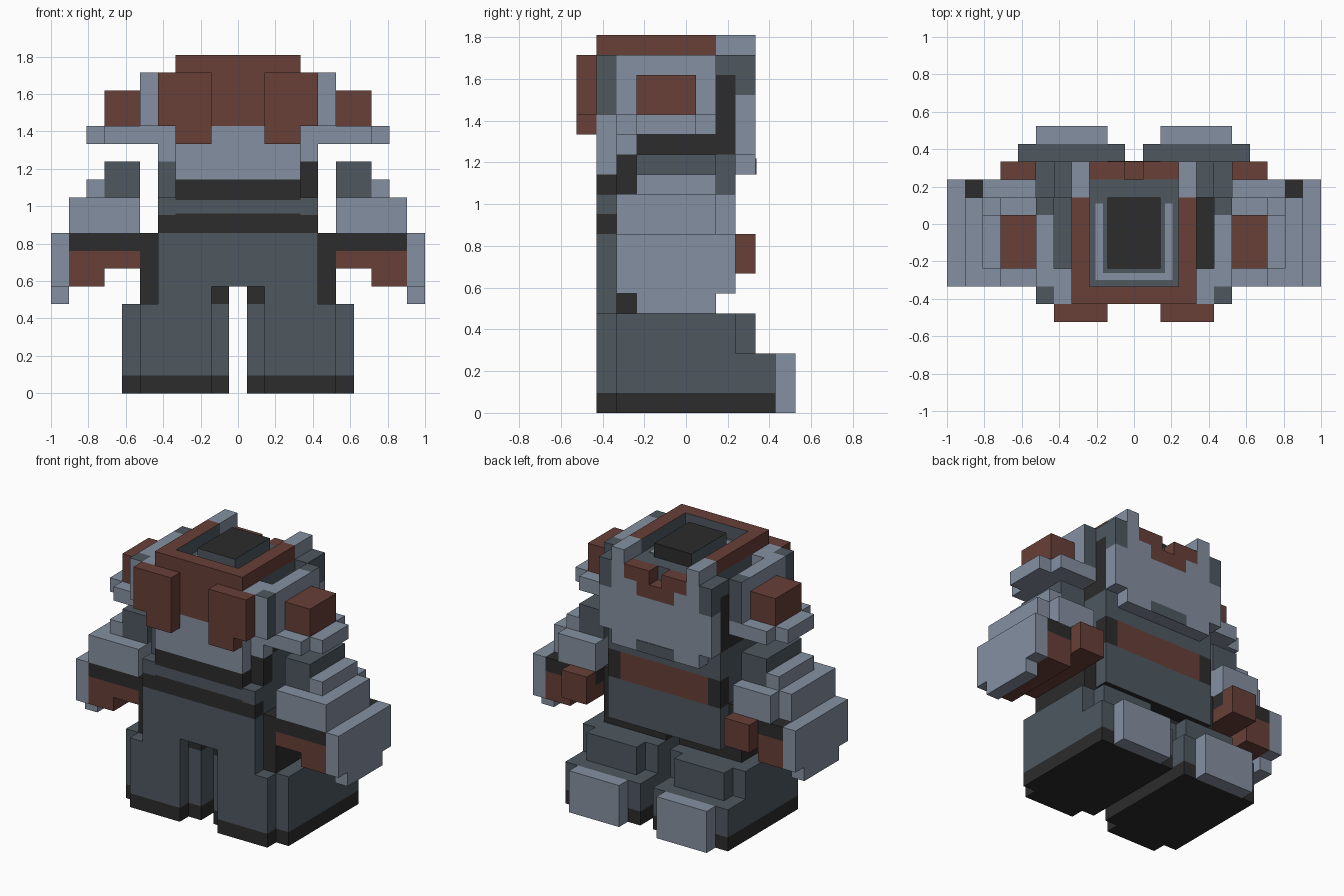
import bpy, bmesh
from mathutils import Vector

cube = bpy.data.objects.get("Cube")
if cube:
    bpy.data.objects.remove(cube, do_unlink=True)

U = 2 / 21  # one block of the figure
COLOURS = {
    "light": ("light_steel", (0.235, 0.28, 0.355, 1)),
    "teal": ("slate_grey", (0.077, 0.098, 0.118, 1)),
    "dark": ("charcoal", (0.025, 0.025, 0.025, 1)),
    "red": ("rust_red", (0.138, 0.05, 0.039, 1)),
}
KEYS = list(COLOURS)
MATS = []
for label, rgba in COLOURS.values():
    m = bpy.data.materials.new(label)
    m.use_nodes = True
    m.diffuse_color = rgba
    m.node_tree.nodes["Principled BSDF"].inputs["Base Color"].default_value = rgba
    MATS.append(m)

DIRS = {"+x": (1, 0, 0), "-x": (-1, 0, 0), "+y": (0, 1, 0), "-y": (0, -1, 0),
        "+z": (0, 0, 1), "-z": (0, 0, -1)}


def add_box(bm, colour, x, y, z, faces, flip):
    """Add one block; faces gives other colours by direction."""
    if flip:
        x = (-x[1], -x[0])
    lo, hi = Vector((x[0], y[0], z[0])) * U, Vector((x[1], y[1], z[1])) * U
    verts = bmesh.ops.create_cube(bm, size=1)["verts"]
    for v in verts:
        v.co = Vector([(lo[i] + hi[i]) / 2 + v.co[i] * (hi[i] - lo[i]) for i in range(3)])
    for f in {f for v in verts for f in v.link_faces}:
        f.normal_update()
        f.material_index = KEYS.index(colour)
        for d, c in faces.items():
            n = Vector(DIRS[d])
            if flip:
                n.x = -n.x
            if f.normal.dot(n) > 0.9:
                f.material_index = KEYS.index(c)


def part(name, boxes, mirror=True):
    """Boxes are (colour, x range, y range, z range, optional face colours), in blocks."""
    bm = bmesh.new()
    for b in boxes:
        faces = b[4] if len(b) > 4 else {}
        add_box(bm, *b[:4], faces, False)
        if mirror:
            add_box(bm, *b[:4], faces, True)
    me = bpy.data.meshes.new(name)
    bm.to_mesh(me)
    bm.free()
    for m in MATS:
        me.materials.append(m)
    bpy.context.collection.objects.link(bpy.data.objects.new(name, me))


# Legs and boots
part("boot_soles", [
    ("dark", (0.5, 6.5), (-3.5, 4.5), (0, 1)),
    ("dark", (1.5, 5.5), (-4.5, -3.5), (0, 1))])
part("boots", [
    ("teal", (0.5, 6.5), (-3.5, 4.5), (1, 3)),
    ("teal", (1.5, 5.5), (-4.5, -3.5), (1, 5))])
part("toe_caps", [("light", (1.5, 5.5), (4.5, 5.5), (0, 3))])
part("shins", [
    ("teal", (0.5, 6.5), (-3.5, 2.5), (3, 5)),
    ("teal", (1.5, 5.5), (2.5, 3.5), (3, 5))])

# Hips and torso
part("hips", [
    ("dark", (0.5, 4.5), (-3.5, 1.5), (5, 6)),
    ("dark", (4.5, 5.5), (-3.5, 1.5), (5, 9))])
part("trouser_flaps", [("teal", (1.5, 4.5), (-4.5, -3.5), (5, 6))])
part("waist", [("teal", (-4.5, 4.5), (-4.5, 2.5), (6, 9), {"-z": "dark"})], False)
part("torso", [("teal", (-4.5, 4.5), (-3.5, 1.5), (9, 11))], False)
part("waist_bands", [
    ("dark", (-4.5, 4.5), (-4.5, -3.5), (9, 10)),
    ("dark", (-3.5, 3.5), (-4.5, -3.5), (10, 10.1)),
    ("teal", (-3.5, 3.5), (-4.5, -3.5), (10.1, 10.85)),
    ("dark", (-3.5, 3.5), (-4.5, -3.5), (10.85, 12))], False)
part("band_ends", [("teal", (3.5, 4.5), (-4.5, -3.5), (10, 11))])
part("belt_plate", [("red", (-3.5, 3.5), (1.5, 2.5), (9, 11))], False)
part("belt_ends", [("dark", (3.5, 4.5), (1.5, 2.5), (9, 11))])
part("chest", [
    ("teal", (-4.5, 4.5), (-2.5, 2.5), (11, 13)),
    ("dark", (-3.5, 4.5), (-3.5, -2.5), (11, 13)),
    ("dark", (-4.5, -3.5), (-3.5, -2.5), (11, 13), {"-y": "teal"})], False)

# Arms and hands
part("upper_arms", [
    ("light", (5.5, 9.5), (-3.5, 1.5), (9, 11)),
    ("light", (5.5, 8.5), (1.5, 2.5), (9, 11)),
    ("light", (7.5, 8.5), (-2.5, 1.5), (11, 12))])
part("shoulder_blocks", [("teal", (5.5, 7.5), (-2.5, 1.5), (11, 13))])
part("cuffs", [("dark", (5.5, 9.5), (-3.5, 2.5), (8, 9))])
part("hands", [
    ("red", (5.5, 9.5), (-3.5, 2.5), (7, 8)),
    ("red", (7.5, 9.5), (-3.5, 2.5), (6, 7)),
    ("red", (5.5, 7.5), (2.5, 3.5), (7, 9))])
part("arm_guards", [
    ("light", (9.5, 10.5), (-3.5, 2.5), (6, 9)),
    ("light", (9.5, 10.5), (-2.5, 1.5), (5, 6))])

# Head
part("head_core", [("dark", (-4.5, 4.5), (-2.5, 2.5), (13, 17))], False)
part("skull_top", [
    ("teal", (-3.5, 3.5), (-2.5, 1.5), (17, 18)),
    ("teal", (-4.5, 4.5), (1.5, 2.5), (17, 18)),
    ("teal", (-4.5, -3.5), (-2.5, 1.5), (17, 17.05))], False)
part("nape", [
    ("light", (-4.5, 4.5), (-3.5, -2.5), (13, 18)),
    ("light", (-3.5, 3.5), (-4.5, -3.5), (12, 15)),
    ("red", (-1.5, 1.5), (-4.5, -3.5), (15, 18))], False)
part("nape_sides", [
    ("light", (1.5, 4.5), (-4.5, -3.5), (15, 18)),
    ("teal", (4.5, 5.5), (-4.5, -3.5), (15, 18), {"-y": "light"})])
part("nape_plates", [
    ("red", (1.5, 4.5), (-5.5, -4.5), (15, 18)),
    ("red", (1.5, 3.5), (-5.5, -4.5), (14, 15))])
part("ear_panels", [
    ("light", (4.5, 5.5), (-3.5, 0.5), (15, 18)),
    ("light", (4.5, 5.5), (0.5, 1.5), (15, 18), {"+z": "teal", "+y": "teal"})])
part("ear_flanges", [
    ("light", (4.5, 7.5), (-3.5, 1.5), (14, 15)),
    ("light", (7.5, 8.5), (-2.5, 0.5), (14, 15))])
part("ear_knobs", [("red", (5.5, 7.5), (-2.5, 0.5), (15, 17))])

# Face
part("face", [
    ("light", (-3.5, 3.5), (2.5, 3.5), (12, 16)),
    ("teal", (-1.5, 1.5), (3.5, 3.54), (12, 12.8))], False)
part("cheeks", [
    ("light", (3.5, 4.5), (2.5, 3.5), (13, 16)),
    ("teal", (3.5, 4.5), (2.5, 3.5), (16, 18)),
    ("light", (1.5, 3.5), (2.5, 3.5), (16, 17)),
    ("light", (2.5, 3.5), (2.5, 3.5), (17, 18))])
part("brow", [
    ("red", (0.5, 2.5), (2.5, 3.5), (17, 18)),
    ("red", (0, 1.5), (2.5, 3.5), (16, 17))])
part("horns", [("light", (2.5, 3.5), (1.5, 3.5), (18, 19))])

# Cap with a sunken channel around a central block
part("cap_rim_sides", [("red", (2.5, 3.5), (-4.5, 1.5), (18, 19), {"-x": "teal"})])
part("cap_rim_end", [("red", (-2.5, 2.5), (-4.5, -3.5), (18, 19), {"+y": "teal"})], False)
part("cap_centre", [("dark", (-1.5, 1.5), (-2.5, 1.5), (18, 19),
                     {"+x": "teal", "-x": "teal", "-y": "teal"})], False)
part("channel_floor", [("teal", (-2.5, 2.5), (-3.5, -2.5), (18, 18.04))], False)
part("channel_stripes", [("light", (1.75, 2.15), (-2.75, 1.15), (18, 18.07))])
part("channel_stripe_end", [("light", (-2.15, 2.15), (-3.15, -2.75), (18, 18.07))], False)
